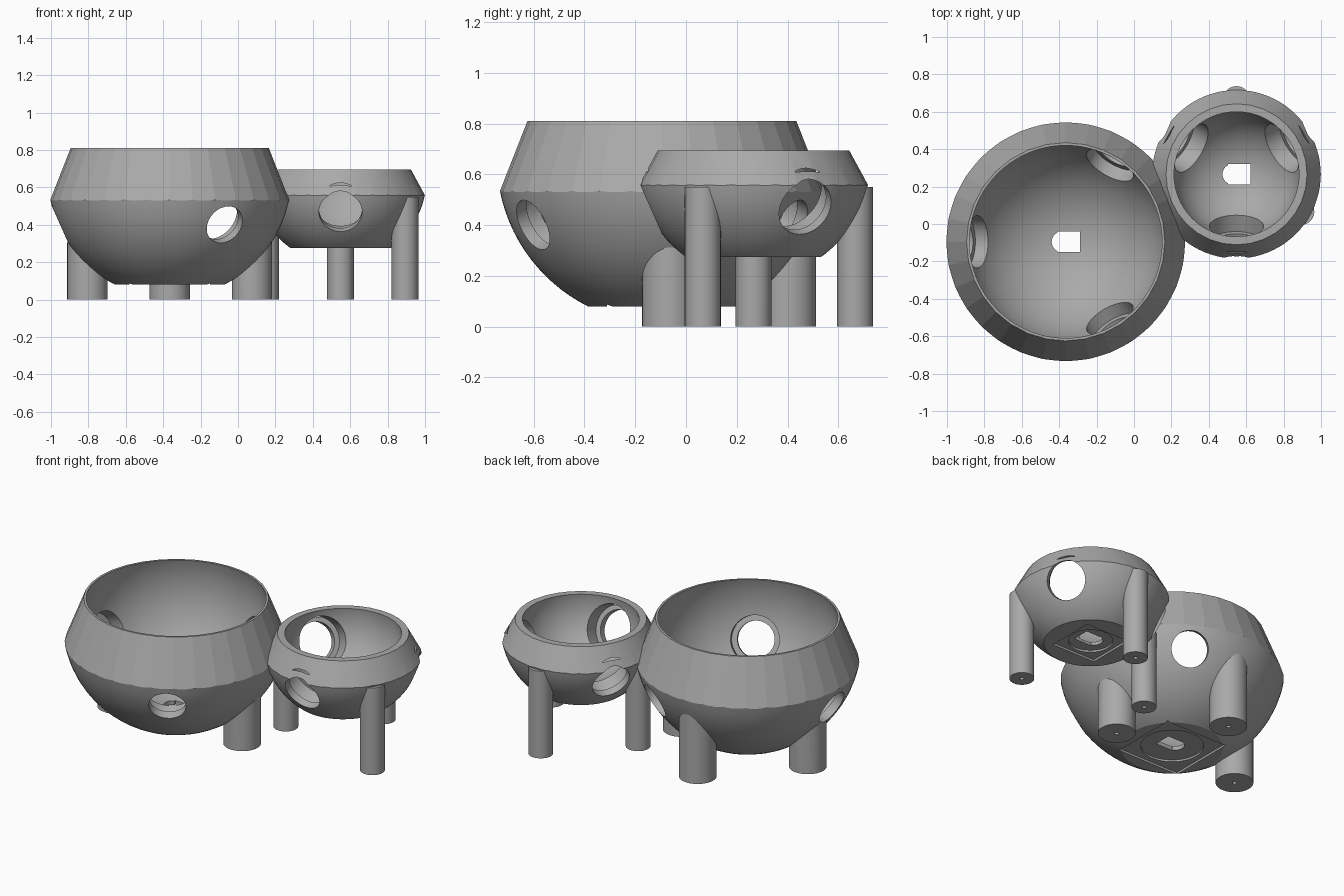
import bpy
import bmesh
from math import radians, cos, sin
from mathutils import Matrix, Vector

cube = bpy.data.objects.get("Cube")
if cube:
    bpy.data.objects.remove(cube)

grey = bpy.data.materials.new("mid grey")
GREY = (0.4, 0.4, 0.4, 1)
grey.use_nodes = True
grey.diffuse_color = GREY
grey.node_tree.nodes["Principled BSDF"].inputs["Base Color"].default_value = GREY


def make_object(name, bm):
    mesh = bpy.data.meshes.new(name)
    bm.to_mesh(mesh)
    bm.free()
    mesh.materials.append(grey)
    obj = bpy.data.objects.new(name, mesh)
    bpy.context.collection.objects.link(obj)
    return obj


def sphere(name, centre, radius):
    bm = bmesh.new()
    bmesh.ops.create_uvsphere(bm, u_segments=80, v_segments=48, radius=radius,
                              matrix=Matrix.Translation(centre))
    return make_object(name, bm)


def cone(name, start, end, r1, r2, sides=40):
    start, end = Vector(start), Vector(end)
    axis = end - start
    turn = axis.to_track_quat('Z', 'Y').to_matrix().to_4x4()
    bm = bmesh.new()
    bmesh.ops.create_cone(bm, cap_ends=True, segments=sides, radius1=r1, radius2=r2,
                          depth=axis.length, matrix=Matrix.Translation((start + end) / 2) @ turn)
    return make_object(name, bm)


def box(name, centre, size):
    bm = bmesh.new()
    bmesh.ops.create_cube(bm, size=1, matrix=Matrix.Translation(centre) @ Matrix.Diagonal((*size, 1)))
    return make_object(name, bm)


def combine(obj, others, operation):
    for other in others:
        mod = obj.modifiers.new("cut", 'BOOLEAN')
        mod.operation, mod.solver, mod.object = operation, 'EXACT', other
    bpy.context.view_layer.update()
    graph = bpy.context.evaluated_depsgraph_get()
    mesh = bpy.data.meshes.new_from_object(obj.evaluated_get(graph))
    obj.modifiers.clear()
    obj.data = mesh


def smooth(obj, angle):
    bpy.ops.object.select_all(action='DESELECT')
    obj.select_set(True)
    bpy.context.view_layer.objects.active = obj
    bpy.ops.object.shade_smooth_by_angle(angle=radians(angle))


def build_bowl(label, x, y, base, mid, top, r_mid, r_top, centre_z, r_out, r_in,
               hole_angles, r_hole, r_bore, feet, r_foot, foot_top):
    centre = Vector((x, y, centre_z))

    # Rounded body trimmed by a tapering collar
    slope = (r_mid - r_top) / (top - mid)
    bowl = sphere(label + "_bowl", centre, r_out)
    collar = cone("collar", (x, y, base), (x, y, top),
                  r_mid + slope * (mid - base), r_top, 32)
    combine(bowl, [collar], 'INTERSECT')

    # Hollow and stepped round ports
    cutters = [sphere("hollow", centre, r_in)]
    for a in hole_angles:
        tilt = radians(-24)
        d = Vector((cos(radians(a)) * cos(tilt), sin(radians(a)) * cos(tilt), sin(tilt)))
        cutters.append(cone("port", centre + d * r_in * 0.6, centre + d * (r_out + 0.2), r_hole, r_hole))
        cutters.append(cone("port_step", centre + d * r_in * 0.7, centre + d * (r_out - 0.06), r_bore, r_bore))

    # Underside recess, round pocket and flat-ended floor slot
    s = r_out / 0.65
    under = [box("recess", (x, y, base), (0.43 * s, 0.43 * s, 0.026)),
             cone("pocket", (x, y, base - 0.05), (x, y, base + 0.025), 0.18 * s, 0.18 * s),
             box("slot", (x + 0.015, y, base), (0.12, 0.11, 0.3)),
             cone("slot_end", (x - 0.02, y, base - 0.12), (x - 0.02, y, base + 0.12), 0.055, 0.055)]
    combine(bowl, cutters + under, 'DIFFERENCE')
    smooth(bowl, 10)

    # Feet with small screw holes
    for i, (dx, dy) in enumerate(feet):
        fx, fy = x + dx, y + dy
        foot = cone(f"{label}_foot_{i + 1}", (fx, fy, 0), (fx, fy, foot_top), r_foot, r_foot)
        screw = cone("screw_hole", (fx, fy, -0.05), (fx, fy, 0.1), 0.013, 0.013, 16)
        combine(foot, cutters + [screw], 'DIFFERENCE')
        smooth(foot, 25)
        bpy.data.objects.remove(screw)

    for cutter in cutters + under + [collar]:
        bpy.data.objects.remove(cutter)


build_bowl("large", -0.365, -0.095, 0.08, 0.53, 0.81, 0.64, 0.53, 0.662, 0.651, 0.536,
           (60, 180, 300), 0.107, 0.14,
           ((0.44, 0.03), (0, 0.5), (-0.44, 0.03)), 0.108, 0.48)
build_bowl("small", 0.548, 0.266, 0.275, 0.557, 0.695, 0.452, 0.377, 0.65, 0.46, 0.337,
           (30, 150, 270), 0.115, 0.145,
           ((0.345, -0.2), (0, 0.4), (-0.4, 0)), 0.071, 0.55)
